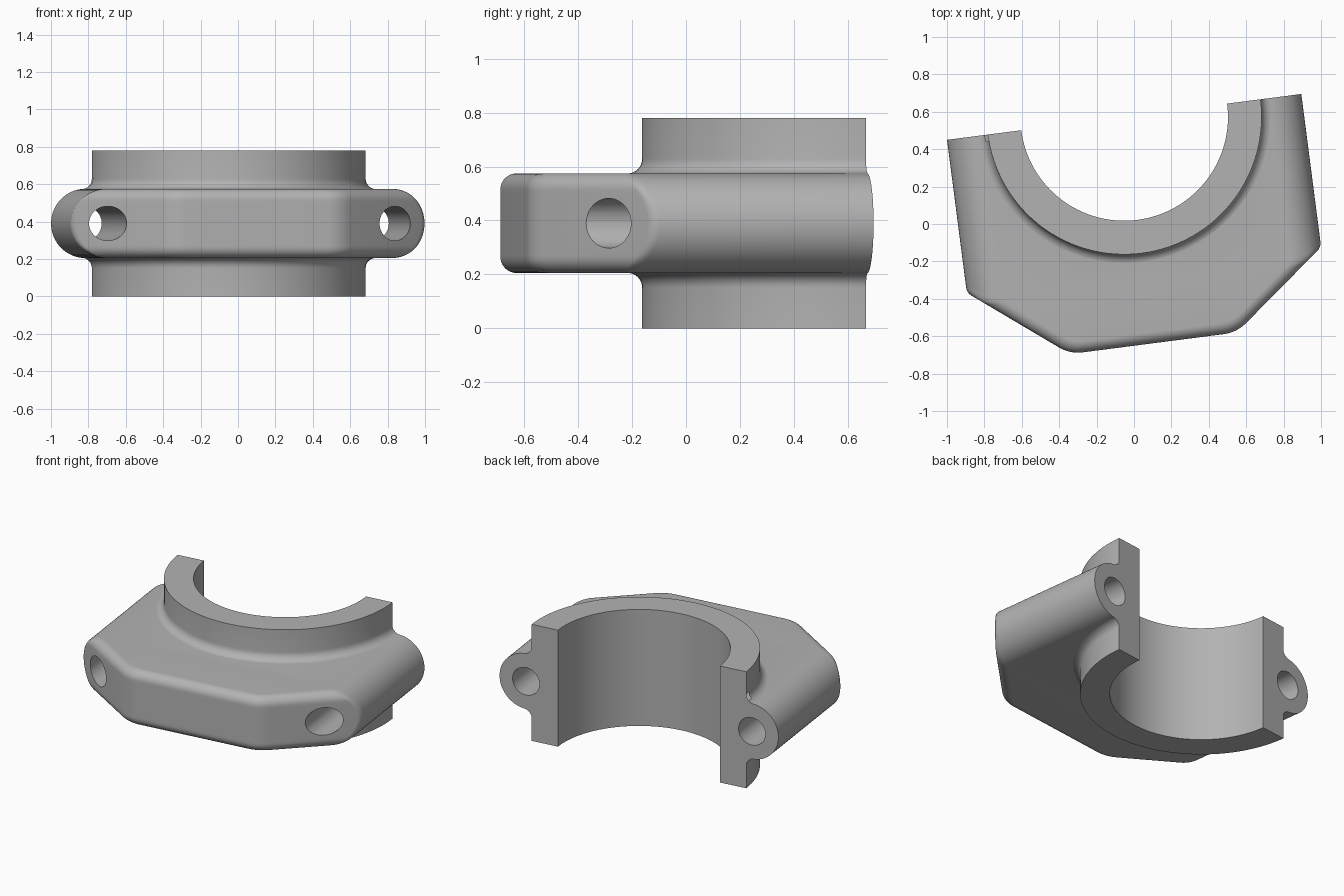
import bpy, bmesh
from math import sin, cos, tan, sqrt, pi, radians
from mathutils import Vector, Matrix

if "Cube" in bpy.data.objects:
    bpy.data.objects.remove(bpy.data.objects["Cube"], do_unlink=True)

HEIGHT, MID = 0.78, 0.39
BORE, WALL, FLARE = 0.555, 0.735, 0.055      # collar radii and root fillet
LUG_R, BOLT_U, HOLE_R = 0.185, 0.77, 0.092   # rounded lugs and bolt holes
FRONT, EDGE_R = -1.22, 0.06                  # front face and its edge rounding
SLOPE, CORNER_V = radians(38), -0.825        # slanted faces
OVER = 0.1                                   # excess trimmed at the split plane

grey = bpy.data.materials.new("plain grey")
grey.use_nodes = True
grey.diffuse_color = (0.45, 0.45, 0.45, 1)
grey.node_tree.nodes["Principled BSDF"].inputs["Base Color"].default_value = (0.45, 0.45, 0.45, 1)


def make_object(name, bm):
    bmesh.ops.recalc_face_normals(bm, faces=bm.faces)
    mesh = bpy.data.meshes.new(name)
    bm.to_mesh(mesh)
    bm.free()
    mesh.materials.append(grey)
    obj = bpy.data.objects.new(name, mesh)
    bpy.context.collection.objects.link(obj)
    return obj


def loft(name, rings):
    """Skin closed rings of equal point count and cap both ends."""
    bm = bmesh.new()
    loops = [[bm.verts.new(p) for p in ring] for ring in rings]
    n = len(loops[0])
    for a, b in zip(loops, loops[1:]):
        for i in range(n):
            j = (i + 1) % n
            bm.faces.new((a[i], a[j], b[j], b[i]))
    bm.faces.new(loops[0])
    bm.faces.new(loops[-1])
    return make_object(name, bm)


def cylinder(name, radius, length, matrix, segments):
    bm = bmesh.new()
    bmesh.ops.create_cone(bm, cap_ends=True, segments=segments, radius1=radius,
                          radius2=radius, depth=length, matrix=matrix)
    return make_object(name, bm)


def fillet(prev, corner, nxt, radius, steps=8):
    """Points of an arc rounding a corner."""
    a, b = (prev - corner).normalized(), (nxt - corner).normalized()
    half = a.angle(b) / 2
    centre = corner + (a + b).normalized() * (radius / sin(half))
    start = corner + a * (radius / tan(half)) - centre
    end = corner + b * (radius / tan(half)) - centre
    sweep = start.angle(end)
    return [centre + (start * sin(sweep * (1 - k / steps)) + end * sin(sweep * k / steps)) / sin(sweep)
            for k in range(steps + 1)]


def outline(dz):
    """Clamp outline at a height above or below the middle."""
    side = BOLT_U + sqrt(max(LUG_R ** 2 - dz ** 2, 0))
    rise = max(abs(dz) - (LUG_R - EDGE_R), 0)
    inset = EDGE_R - sqrt(max(EDGE_R ** 2 - rise ** 2, 0))
    reach = (BOLT_U + LUG_R) * sin(SLOPE) - CORNER_V * cos(SLOPE) - inset
    front = FRONT + inset
    top = Vector((side, OVER, 0))
    shoulder = Vector((side, (side * sin(SLOPE) - reach) / cos(SLOPE), 0))
    chin = Vector(((reach + front * cos(SLOPE)) / sin(SLOPE), front, 0))
    half = [top] + fillet(top, shoulder, chin, 0.06) + fillet(shoulder, chin, Vector((0, front, 0)), 0.2)
    full = half + [Vector((-p.x, p.y, 0)) for p in reversed(half)]
    return [p + Vector((0, 0, MID + dz)) for p in full]


def combine(target, tool, operation):
    mod = target.modifiers.new(tool.name, "BOOLEAN")
    mod.operation, mod.solver, mod.object = operation, "EXACT", tool
    bpy.context.view_layer.objects.active = target
    bpy.ops.object.modifier_apply(modifier=mod.name)
    bpy.data.objects.remove(tool, do_unlink=True)


# Clamp body with rounded sides and edges
LAYERS = 36
clamp = loft("half_clamp", [outline(LUG_R * sin(pi * (k / LAYERS - 0.5))) for k in range(LAYERS + 1)])

# Collar, flared where it meets the clamp body
arc = [pi / 2 * k / 8 for k in range(9)]
lower = [(WALL, 0)] + [(WALL + FLARE * (1 - cos(t)), MID - LUG_R + 0.001 - FLARE * (1 - sin(t))) for t in arc]
profile = lower + [(r, HEIGHT - z) for r, z in reversed(lower)]
SEG = 128
collar = loft("collar", [[(r * cos(2 * pi * k / SEG), r * sin(2 * pi * k / SEG), z) for k in range(SEG)]
                         for r, z in profile])
combine(clamp, collar, "UNION")

# Main bore and the two bolt holes
combine(clamp, cylinder("bore", BORE, 2, Matrix.Translation((0, 0, MID)), SEG), "DIFFERENCE")
for s in (-1, 1):
    pose = Matrix.Translation((s * BOLT_U * 1.005, -0.5, MID)) @ Matrix.Rotation(pi / 2, 4, "X")
    combine(clamp, cylinder("bolt_hole", HOLE_R, 3, pose, 48), "DIFFERENCE")

# Split plane
bm = bmesh.new()
bmesh.ops.create_cube(bm, size=4, matrix=Matrix.Translation((0, 2, 0)))
combine(clamp, make_object("split", bm), "DIFFERENCE")

# Turn into place
clamp.data.transform(Matrix.Translation((-0.0525, 0.5725, 0)) @ Matrix.Rotation(radians(7.37), 4, "Z"))
bpy.ops.object.select_all(action="DESELECT")
clamp.select_set(True)
bpy.context.view_layer.objects.active = clamp
bpy.ops.object.shade_smooth_by_angle(angle=radians(25))
